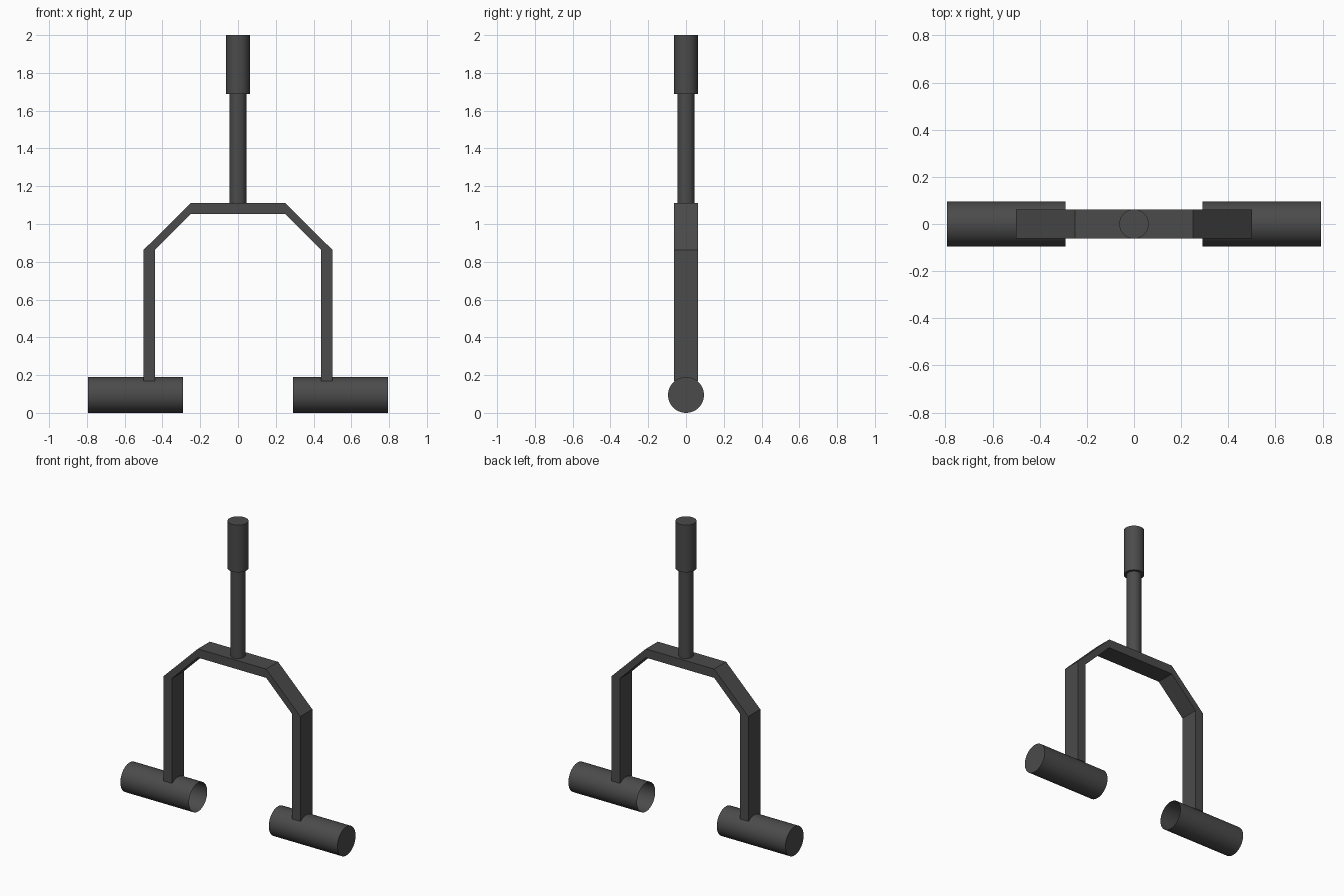
import bpy, bmesh
from math import radians
from mathutils import Matrix

if "Cube" in bpy.data.objects:
    bpy.data.objects.remove(bpy.data.objects["Cube"])

DARK = bpy.data.materials.new("dark_grey")
DARK.diffuse_color = (0.07, 0.07, 0.07, 1)
DARK.use_nodes = True
DARK.node_tree.nodes["Principled BSDF"].inputs["Base Color"].default_value = DARK.diffuse_color


def add_object(name, bm, smooth=False):
    mesh = bpy.data.meshes.new(name)
    bmesh.ops.recalc_face_normals(bm, faces=bm.faces)
    bm.to_mesh(mesh)
    bm.free()
    obj = bpy.data.objects.new(name, mesh)
    bpy.context.collection.objects.link(obj)
    mesh.materials.append(DARK)
    if smooth:
        bpy.ops.object.select_all(action='DESELECT')
        obj.select_set(True)
        bpy.context.view_layer.objects.active = obj
        bpy.ops.object.shade_smooth_by_angle(angle=radians(30))
    return obj


def cylinder(radius, length, matrix):
    bm = bmesh.new()
    bmesh.ops.create_cone(bm, cap_ends=True, segments=48, radius1=radius,
                          radius2=radius, depth=length, matrix=matrix)
    return bm


def upright(name, radius, z0, z1):
    at = Matrix.Translation((0, 0, (z0 + z1) / 2))
    return add_object(name, cylinder(radius, z1 - z0, at), True)


# Handle: thin stem with a thicker grip on top
upright("stem", 0.045, 1.11, 1.69)
upright("grip", 0.0625, 1.6875, 2.0)

# Yoke: bent flat bar, outer and inner outline mirrored in x
outer = [(0.5, 0.17), (0.5, 0.863), (0.25, 1.11)]
inner = [(0.44, 0.17), (0.44, 0.863), (0.25, 1.052)]
outer += [(-x, z) for x, z in reversed(outer)]
inner += [(-x, z) for x, z in reversed(inner)]
bm = bmesh.new()
rings = []
for (ox, oz), (ix, iz) in zip(outer, inner):
    rings.append([bm.verts.new(p) for p in (
        (ox, -0.0625, oz), (ox, 0.0625, oz), (ix, 0.0625, iz), (ix, -0.0625, iz))])
for a, b in zip(rings, rings[1:]):
    for i in range(4):
        j = (i + 1) % 4
        bm.faces.new((a[i], a[j], b[j], b[i]))
bm.faces.new(rings[0])
bm.faces.new(rings[-1])
add_object("yoke", bm)

# Feet: horizontal tubes, closed outside and open on the inner end
for side, name in ((1, "right_foot"), (-1, "left_foot")):
    at = Matrix.Translation((side * 0.5425, 0, 0.095)) @ Matrix.Rotation(radians(90), 4, 'Y')
    bm = cylinder(0.095, 0.502, at)
    bmesh.ops.recalc_face_normals(bm, faces=bm.faces)
    open_end = [f for f in bm.faces if f.normal.x * side < -0.9]
    bmesh.ops.delete(bm, geom=open_end, context='FACES_ONLY')
    add_object(name, bm, True)
